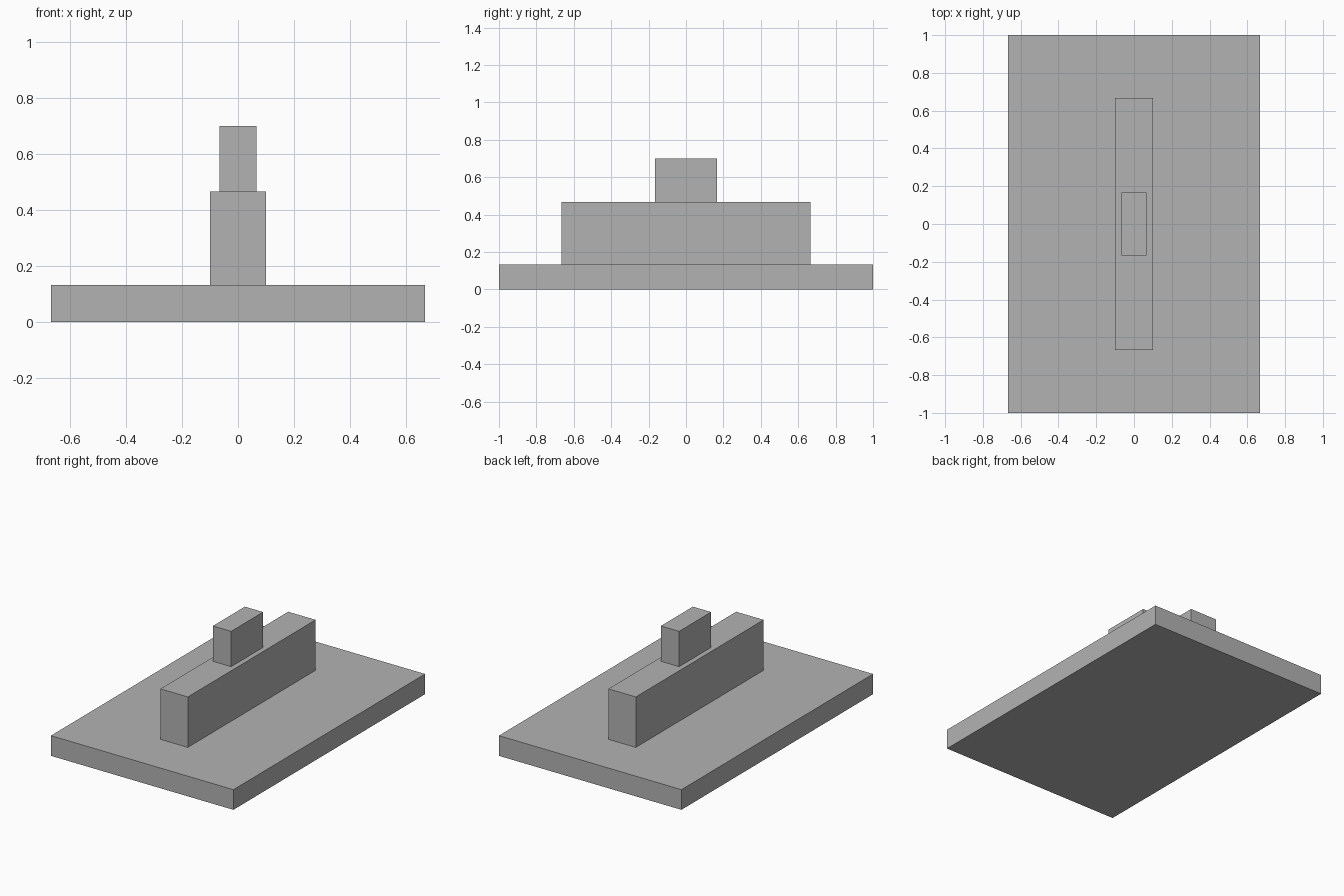
import bpy

# Remove the default cube
old = bpy.data.objects.get("Cube")
if old:
    bpy.data.objects.remove(old, do_unlink=True)

# One plain grey for every part
GREY = (0.45, 0.45, 0.45, 1)
grey = bpy.data.materials.new("plain_grey")
grey.use_nodes = True
grey.diffuse_color = GREY
grey.node_tree.nodes["Principled BSDF"].inputs["Base Color"].default_value = GREY


def block(name, width, depth, bottom, top):
    """Centred box between two heights."""
    bpy.ops.mesh.primitive_cube_add(size=1, location=(0, 0, (bottom + top) / 2))
    ob = bpy.context.object
    ob.name = ob.data.name = name
    ob.scale = (width, depth, top - bottom)
    bpy.ops.object.transform_apply(location=False, rotation=False, scale=True)
    ob.data.materials.append(grey)


# Flat base, long wall on it, short block on top
block("base_slab", 4 / 3, 2, 0, 0.1333)
block("long_wall", 0.2, 4 / 3, 0.1333, 0.4667)
block("top_block", 0.1333, 1 / 3, 0.4667, 0.7)
